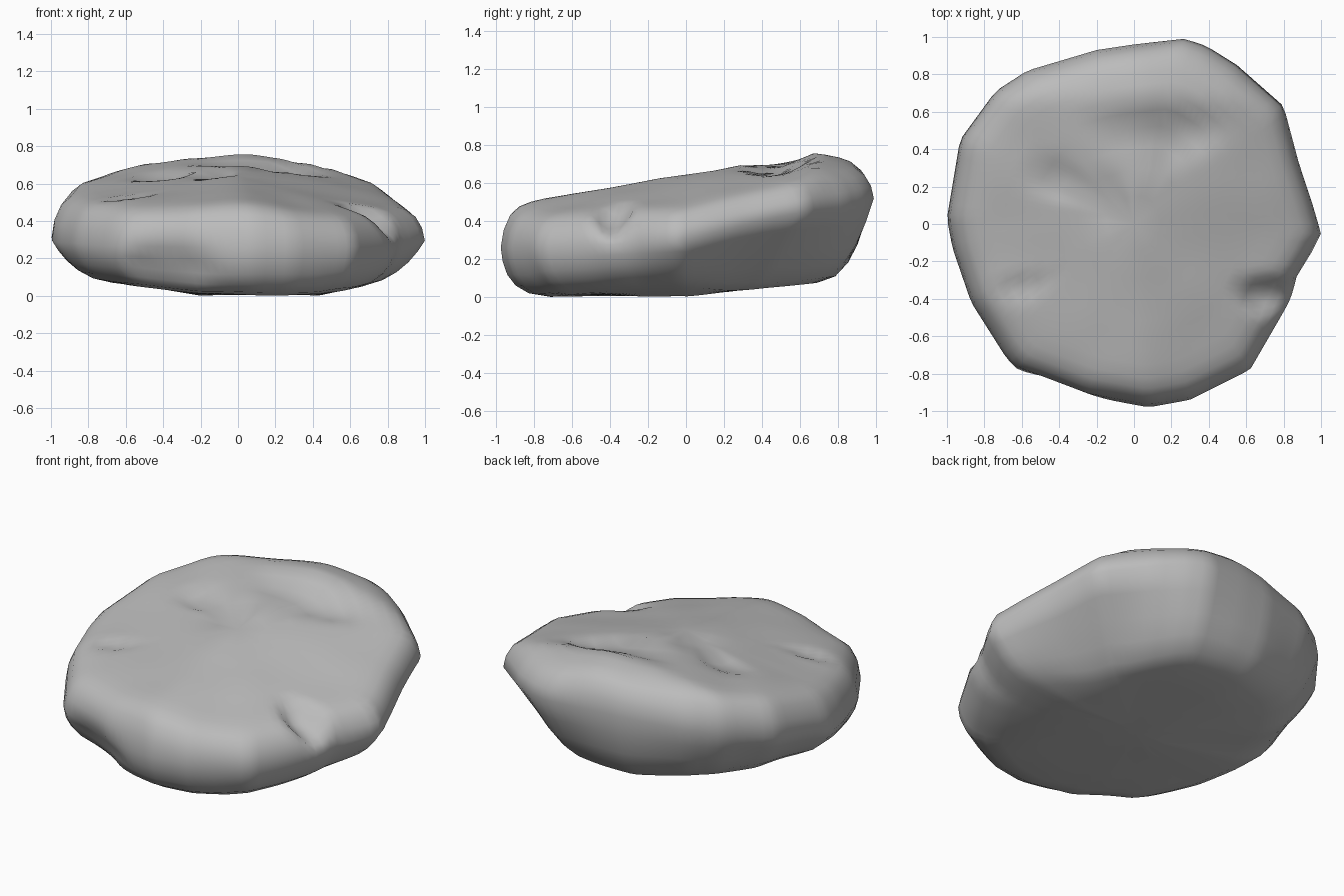
import bpy, bmesh, math
from mathutils import Vector, noise

cube = bpy.data.objects.get("Cube")
if cube:
    bpy.data.objects.remove(cube, do_unlink=True)

# Rim outline seen from above, counter-clockwise
OUTLINE = [(1, -.05), (.95, .12), (.88, .33), (.8, .63), (.55, .85), (.39, .95), (.27, .99),
           (0, .96), (-.2, .93), (-.57, .82), (-.74, .71), (-.93, .45), (-1, .03),
           (-.97, -.13), (-.87, -.42), (-.68, -.72), (-.62, -.78), (-.25, -.92),
           (.08, -.98), (.3, -.94), (.62, -.78), (.84, -.4), (.87, -.28), (.95, -.15)]
# Wall section as (share of rim radius, share of height from the widest line)
UPPER = [(.15, 1), (.3, 1), (.42, 1), (.53, 1), (.62, 1), (.7, 1), (.77, 1),
         (.84, .98), (.9, .92), (.95, .76), (.985, .42), (1, 0)]
LOWER = [(.99, .3), (.965, .58), (.92, .8), (.85, .95), (.75, 1), (.5, 1), (.25, 1)]
# Hollows as (centre, reach, push)
DENTS = [((.12, .48, .74), (.32, .13, .3), (0, 0, -.05)),
         ((-.4, .23, .65), (.12, .1, .3), (0, 0, -.03)),
         ((-.1, .08, .66), (.08, .12, .3), (0, 0, -.025)),
         ((-.6, -.34, .52), (.12, .06, .2), (0, 0, -.02)),
         ((.72, -.38, .42), (.14, .09, .16), (-.02, 0, -.08)),
         ((-.38, -.86, .15), (.25, .25, .12), (0, .06, .01))]
SEGMENTS = 120


def rim_point(angle):
    """Where a ray from the middle meets the outline."""
    ray = Vector((math.cos(angle), math.sin(angle)))
    for a, b in zip(OUTLINE, OUTLINE[1:] + OUTLINE[:1]):
        a, b = Vector(a), Vector(b)
        edge = b - a
        den = ray.cross(edge)
        along = a.cross(ray) / den
        if -1e-6 <= along <= 1 + 1e-6 and a.cross(edge) / den > 0:
            return ray * (a.cross(edge) / den)


def top_height(p):
    """Slope rising to the back, with a soft ridge along the middle."""
    fall = .2 if p.x > 0 else .13 + .04 * min(0, p.y)
    ridge = math.sqrt(p.x ** 2 + .01) - .1
    return .648 + .172 * p.y - fall * ridge - .35 * max(0, p.y - .68)


def base_height(p):
    """Flat underside lifting towards the back and both sides."""
    return .01 + .1 * max(0, p.y) + .14 * max(0, -p.x - .2) + .19 * max(0, p.x - .43)


def widest_height(angle):
    s = math.sin(angle)
    return .3 + (.23 * s ** .9 if s > 0 else .04 * s)


def undercut(angle):
    """How far the wall leans in below, strongest at the back left."""
    left = max(0, math.cos(angle - .65)) ** 4
    right = max(0, math.cos(angle - 2.8)) ** 4
    return .28 * left + .1 * right


def weather(p):
    """Press in the hollows and add a little unevenness."""
    q = p.copy()
    for centre, reach, push in DENTS:
        d = sum(((p[i] - centre[i]) / reach[i]) ** 2 for i in range(3))
        q += Vector(push) * math.exp(-d * d)
    q.z += .01 * noise.noise(p * 3.1)
    return q


# Stack rings from the top middle to the bottom middle
bm = bmesh.new()
rings = []
for section, upper in ((UPPER, True), (LOWER, False)):
    for share, rise in section:
        ring = []
        for k in range(SEGMENTS):
            angle = math.tau * k / SEGMENTS
            middle = widest_height(angle)
            lean = 1 if upper else 1 - undercut(angle) * rise
            flat = rim_point(angle) * share * lean
            end = top_height(flat) if upper else base_height(flat)
            point = Vector((flat.x, flat.y, middle + rise * (end - middle)))
            ring.append(bm.verts.new(weather(point)))
        rings.append(ring)
for a, b in zip(rings, rings[1:]):
    for k in range(SEGMENTS):
        n = (k + 1) % SEGMENTS
        bm.faces.new((a[k], b[k], b[n], a[n]))
for ring, height in ((rings[0], top_height), (rings[-1], base_height)):
    hub = bm.verts.new(weather(Vector((0, 0, height(Vector((0, 0)))))))
    for k in range(SEGMENTS):
        bm.faces.new((hub, ring[k], ring[(k + 1) % SEGMENTS]))
bmesh.ops.recalc_face_normals(bm, faces=bm.faces)

# Rest the stone on the ground
low = min(v.co.z for v in bm.verts)
bmesh.ops.translate(bm, verts=bm.verts, vec=(0, 0, -low))
mesh = bpy.data.meshes.new("stone")
bm.to_mesh(mesh)
bm.free()
stone = bpy.data.objects.new("stone", mesh)
bpy.context.collection.objects.link(stone)

# Plain grey
grey = bpy.data.materials.new("stone grey")
grey.use_nodes = True
colour = (.5, .5, .5, 1)
grey.diffuse_color = colour
grey.node_tree.nodes["Principled BSDF"].inputs["Base Color"].default_value = colour
mesh.materials.append(grey)

bpy.context.view_layer.objects.active = stone
stone.select_set(True)
bpy.ops.object.shade_smooth_by_angle(angle=math.radians(60))
